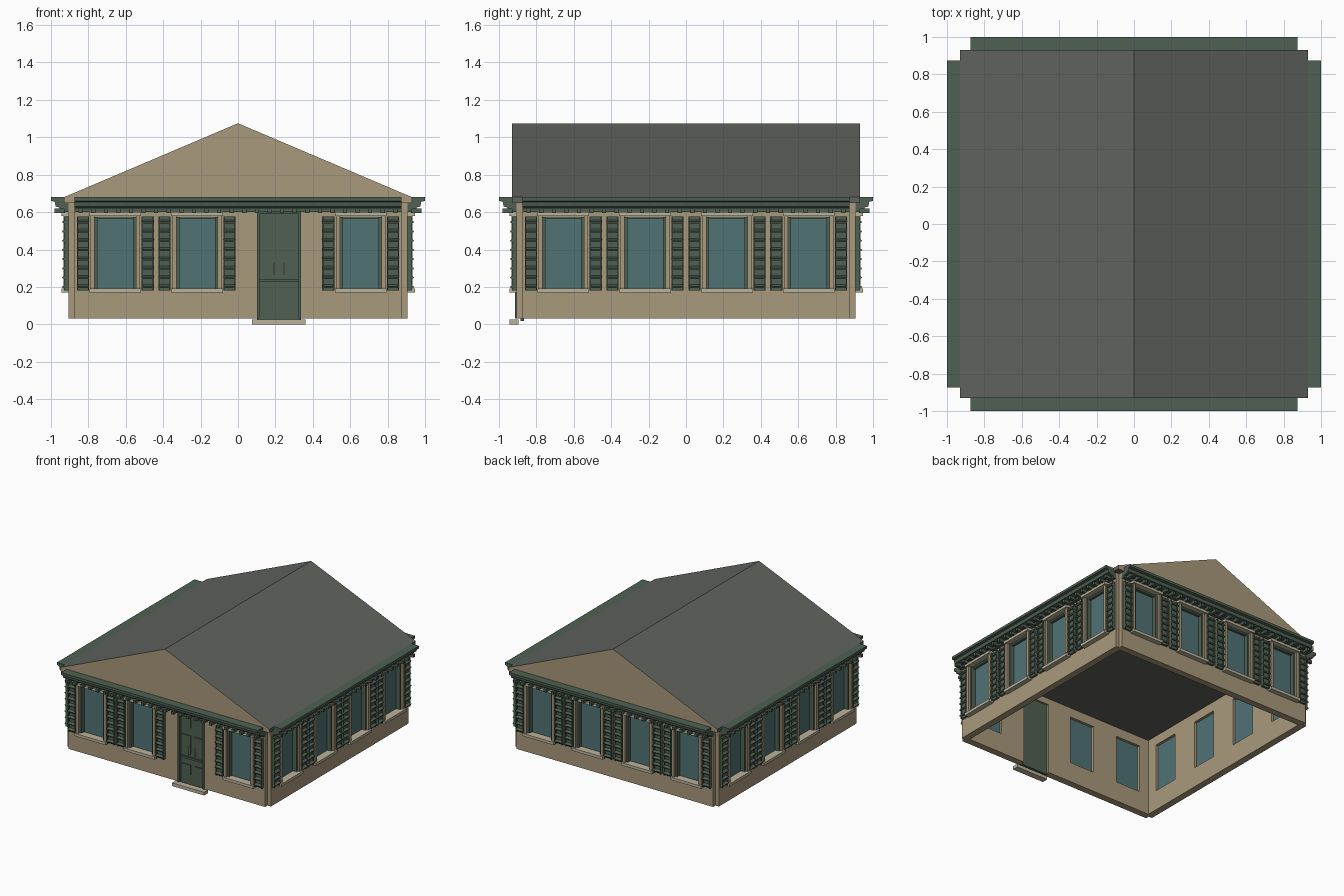
import bpy, bmesh
from math import pi, radians
from mathutils import Matrix, Vector

if "Cube" in bpy.data.objects:
    bpy.data.objects.remove(bpy.data.objects["Cube"])


def material(name, rgb):
    m = bpy.data.materials.new(name)
    m.diffuse_color = (*rgb, 1)
    m.use_nodes = True
    m.node_tree.nodes["Principled BSDF"].inputs["Base Color"].default_value = m.diffuse_color
    return m


TAN = material("stucco", (0.40, 0.32, 0.20))
STONE = material("stone", (0.50, 0.45, 0.33))
GREEN = material("green_paint", (0.078, 0.117, 0.085))
GLASS = material("glass", (0.08, 0.17, 0.175))
ROOF = material("roofing", (0.115, 0.125, 0.11))

HALF = 0.875            # half length of each facade
FACE = 0.905            # distance of the wall face from the centre
CENTRES = [-0.656, -0.219, 0.219, 0.656]
DOOR_X = 0.219


# Facades are modelled facing -y: u runs along the wall, d is distance outward
def box(bm, u0, u1, d0, d1, z0, z1, tilt=0):
    m = (Matrix.Translation(((u0 + u1) / 2, -(d0 + d1) / 2, (z0 + z1) / 2))
         @ Matrix.Rotation(tilt, 4, 'X')
         @ Matrix.Diagonal((u1 - u0, d1 - d0, z1 - z0, 1)))
    bmesh.ops.create_cube(bm, size=1, matrix=m)


def prism(bm, profile, axis_vec):
    face = bm.faces.new([bm.verts.new(p) for p in profile])
    ext = bmesh.ops.extrude_face_region(bm, geom=[face])
    verts = [v for v in ext["geom"] if isinstance(v, bmesh.types.BMVert)]
    bmesh.ops.translate(bm, verts=verts, vec=Vector(axis_vec))
    if face.is_valid and len(face.edges[0].link_faces) < 2:
        bm.faces.new([v for v in face.verts])
    bmesh.ops.recalc_face_normals(bm, faces=bm.faces)


def to_mesh(bm, name, *mats):
    me = bpy.data.meshes.new(name)
    bm.to_mesh(me)
    bm.free()
    for m in mats:
        me.materials.append(m)
    return me


def place(name, me, turn=0):
    ob = bpy.data.objects.new(name, me)
    ob.rotation_euler.z = turn
    bpy.context.collection.objects.link(ob)
    return ob


# Wall sheet with openings, later thickened
def wall(windows, door):
    bm = bmesh.new()
    us = [-HALF, HALF] + [c + s * 0.11 for c in windows for s in (-1, 1)]
    if door:
        us += [DOOR_X - 0.117, DOOR_X + 0.117]
    us.sort()
    zs = [0.03, 0.19, 0.575, 0.60, 0.65]
    for a, b in zip(us, us[1:]):
        for lo, hi in zip(zs, zs[1:]):
            mid = (a + b) / 2
            if lo == 0.19 and any(abs(mid - c) < 0.1 for c in windows):
                continue
            if door and abs(mid - DOOR_X) < 0.1 and hi <= 0.60:
                continue
            bm.faces.new([bm.verts.new((u, -FACE, z)) for u, z in
                          ((a, lo), (b, lo), (b, hi), (a, hi))])
    bmesh.ops.remove_doubles(bm, verts=bm.verts, dist=1e-4)
    return to_mesh(bm, "wall", TAN)


# Everything mounted on one facade
def facade(windows, door=False):
    parts = {"wall": wall(windows, door)}
    jambs, sills, frames, glass, shutters = [bmesh.new() for _ in range(5)]
    for c in windows:
        box(glass, c - 0.11, c + 0.11, 0.872, 0.88, 0.19, 0.575)
        box(sills, c - 0.138, c + 0.138, 0.89, 0.945, 0.17, 0.192)
        box(sills, c - 0.138, c + 0.138, 0.89, 0.945, 0.578, 0.60)
        box(frames, c - 0.11, c + 0.11, 0.878, 0.90, 0.563, 0.575)
        for s in (-1, 1):
            a, b = sorted((c + s * 0.11, c + s * 0.132))
            box(jambs, a, b, 0.895, 0.932, 0.19, 0.58)
            a, b = sorted((c + s * 0.095, c + s * 0.11))
            box(frames, a, b, 0.878, 0.915, 0.19, 0.575)
            # louvred shutter
            a, b = sorted((c + s * 0.141, c + s * 0.206))
            box(shutters, a, b, 0.895, 0.92, 0.18, 0.577)
            for u in (a, b - 0.006):
                box(shutters, u, u + 0.006, 0.91, 0.93, 0.18, 0.577)
            for i in range(8):
                z = 0.205 + i * 0.0495
                box(shutters, a, b, 0.908, 0.94, z - 0.005, z + 0.005, radians(25))
    parts["window_jambs"] = to_mesh(jambs, "jambs", TAN)
    parts["sills_and_lintels"] = to_mesh(sills, "sills", STONE)
    parts["window_frames"] = to_mesh(frames, "frames", GREEN)
    parts["window_glass"] = to_mesh(glass, "glass", GLASS)
    parts["shutters"] = to_mesh(shutters, "shutters", GREEN)

    # stepped cornice and dentils
    bm = bmesh.new()
    prof = [(0.89, 0.68), (1.0, 0.68), (1.0, 0.66), (0.98, 0.655), (0.975, 0.63),
            (0.955, 0.625), (0.955, 0.616), (0.93, 0.616), (0.93, 0.60), (0.89, 0.60)]
    prism(bm, [(-HALF, -d, z) for d, z in prof], (2 * HALF, 0, 0))
    parts["cornice"] = to_mesh(bm, "cornice", GREEN)
    bm = bmesh.new()
    n = 26
    for i in range(n):
        u = -HALF + (i + 0.5) * 2 * HALF / n
        box(bm, u - 0.011, u + 0.011, 0.925, 0.98, 0.596, 0.62)
    parts["dentils"] = to_mesh(bm, "dentils", GREEN)
    return parts


# Three identical sides and the front with its door
plain = facade(CENTRES)
front = facade([c for c in CENTRES if c != DOOR_X], True)
for k, side in enumerate(("front", "right", "back", "left")):
    for part, me in (plain if k else front).items():
        ob = place(f"{side}_{part}", me, k * pi / 2)
        if part == "wall":
            sol = ob.modifiers.new("thickness", 'SOLIDIFY')
            sol.thickness = 0.055
            sol.offset = -1

# Double door with raised panels, frame and middle rail
bm = bmesh.new()
box(bm, DOOR_X - 0.117, DOOR_X + 0.117, 0.865, 0.885, 0.018, 0.60)
box(bm, DOOR_X - 0.106, DOOR_X + 0.106, 0.88, 0.897, 0.228, 0.243)
box(bm, DOOR_X - 0.117, DOOR_X + 0.117, 0.88, 0.915, 0.59, 0.602)
for s in (-1, 1):
    a, b = sorted((DOOR_X + s * 0.105, DOOR_X + s * 0.118))
    box(bm, a, b, 0.88, 0.915, 0.03, 0.60)
    for z0, z1 in ((0.10, 0.18), (0.27, 0.415), (0.475, 0.56)):
        a, b = sorted((DOOR_X + s * 0.017, DOOR_X + s * 0.10))
        box(bm, a, b, 0.88, 0.893, z0, z1)
place("double_door", to_mesh(bm, "double_door", GREEN))

bm = bmesh.new()
for s in (-1, 1):
    u = DOOR_X + s * 0.026
    box(bm, u - 0.003, u + 0.003, 0.885, 0.908, 0.265, 0.33)
place("door_handles", to_mesh(bm, "door_handles", STONE))

# Doorstep
bm = bmesh.new()
box(bm, 0.075, 0.36, 0.895, 0.945, 0, 0.026)
place("doorstep", to_mesh(bm, "doorstep", STONE))

# Gable roof: tan gable ends, grey slopes and soffit
bm = bmesh.new()
prism(bm, [(x, -0.93, z) for x, z in
           ((-0.93, 0.65), (0.93, 0.65), (0.93, 0.68), (0, 1.075), (-0.93, 0.68))],
      (0, 1.86, 0))
for f in bm.faces:
    f.material_index = 1 if abs(f.normal.y) > 0.9 else 0
place("gable_roof", to_mesh(bm, "gable_roof", ROOF, TAN))
